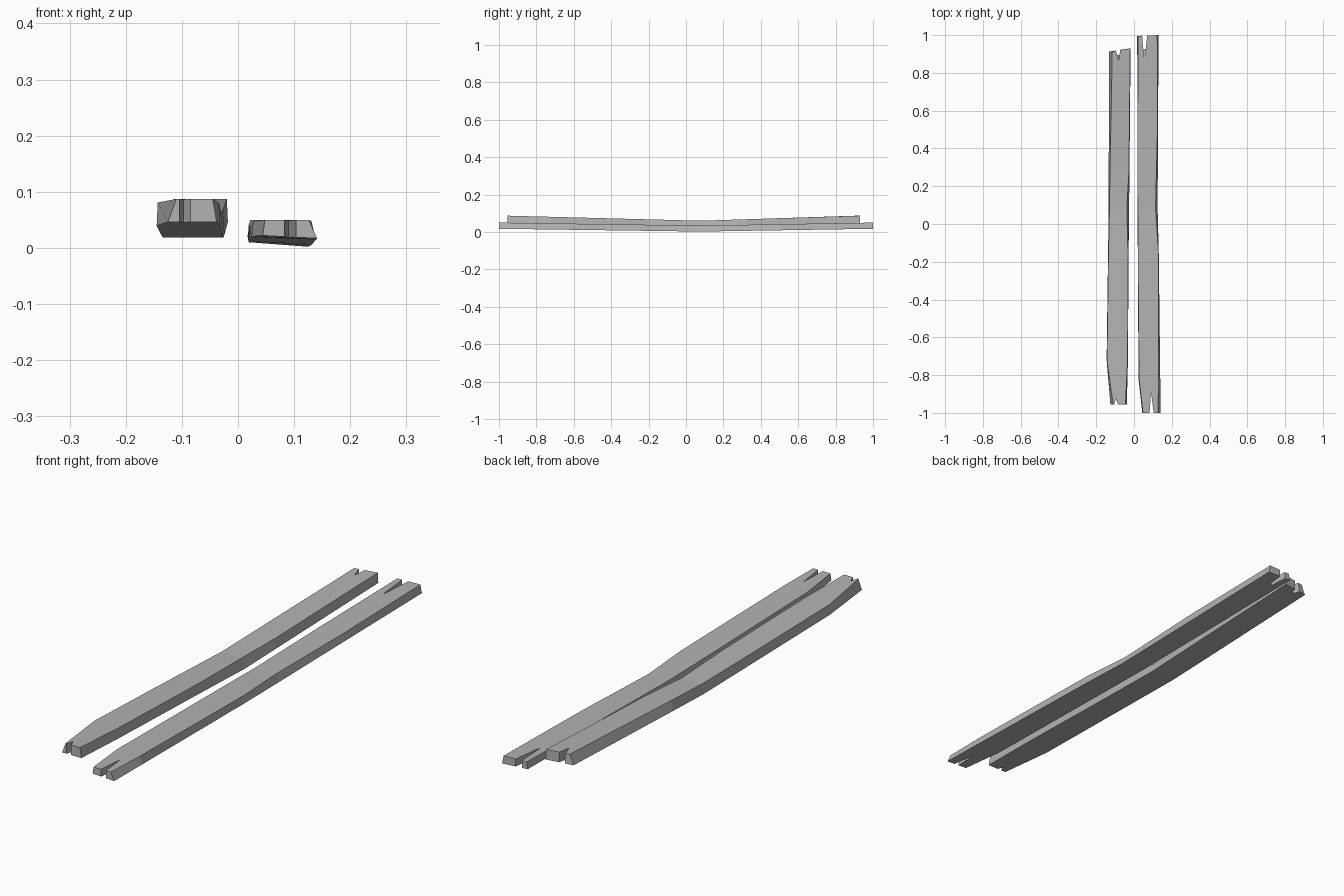
import bpy, bmesh

cube = bpy.data.objects.get("Cube")
if cube:
    bpy.data.objects.remove(cube, do_unlink=True)

grey = bpy.data.materials.new("weathered_grey")
grey.use_nodes = True
colour = (0.45, 0.45, 0.45, 1)
grey.diffuse_color = colour
bsdf = grey.node_tree.nodes["Principled BSDF"]
bsdf.inputs["Base Color"].default_value = colour
bsdf.inputs["Roughness"].default_value = 0.9

SAG_Y = 0.08  # lowest point along the planks


def make_object(name, bm):
    bmesh.ops.recalc_face_normals(bm, faces=bm.faces)
    mesh = bpy.data.meshes.new(name)
    bm.to_mesh(mesh)
    bm.free()
    mesh.materials.append(grey)
    obj = bpy.data.objects.new(name, mesh)
    bpy.context.collection.objects.link(obj)
    return obj


def plank(name, stations, mid, end):
    """Loft four-point sections; mid and end give heights of
    bottom left, top, bottom right."""
    bm = bmesh.new()
    rings = []
    y_min, y_max = stations[0][0], stations[-1][0]
    for y, bl, tl, tr, br, skew in stations:
        t = (y - SAG_Y) / ((y_max if y > SAG_Y else y_min) - SAG_Y)
        zl, zt, zr = (m + (e - m) * t for m, e in zip(mid, end))
        points = ((bl, y - skew, zl), (tl, y - skew, zt), (tr, y, zt), (br, y, zr))
        rings.append([bm.verts.new(p) for p in points])
    for a, b in zip(rings, rings[1:]):
        for i in range(4):
            j = (i + 1) % 4
            bm.faces.new((a[i], a[j], b[j], b[i]))
    bm.faces.new(rings[0])
    bm.faces.new(rings[-1])
    return make_object(name, bm)


def split(board, left, right, mouth_y, tip_x, tip_y, sloped):
    """Cut a wedge-shaped split into an end; sloped splits fade out at the top."""
    bm = bmesh.new()
    low, high = -0.02, 0.12
    if sloped:
        top = max(v.co.z for v in board.data.vertices) + 0.002
        tip = [(tip_x, tip_y, top)]
        high = top
    else:
        tip = [(tip_x, tip_y, low), (tip_x, tip_y, high)]
    mouth = [(x, mouth_y, z) for x in (left, right) for z in (low, high)]
    for p in mouth + tip:
        bm.verts.new(p)
    bmesh.ops.convex_hull(bm, input=bm.verts)
    cutter = make_object("split_cutter", bm)
    cutter.hide_render = True
    mod = board.modifiers.new("split", 'BOOLEAN')
    mod.operation = 'DIFFERENCE'
    mod.solver = 'EXACT'
    mod.object = cutter
    bpy.context.view_layer.objects.active = board
    bpy.ops.object.modifier_apply(modifier=mod.name)
    bpy.data.objects.remove(cutter, do_unlink=True)


# Thicker, raised plank: y, bottom left, top left, top right, bottom right, end skew
right_plank = plank("right_plank", [
    (-0.955, -0.125, -0.110, -0.045, -0.038, 0),
    (-0.72, -0.145, -0.143, -0.034, -0.032, 0),
    (-0.20, -0.138, -0.136, -0.031, -0.029, 0),
    (SAG_Y, -0.134, -0.130, -0.038, -0.026, 0),
    (0.28, -0.134, -0.127, -0.027, -0.024, 0),
    (0.93, -0.132, -0.115, -0.020, -0.018, 0.017),
], (0.018, 0.060, 0.018), (0.046, 0.087, 0.046))
split(right_plank, -0.107, -0.080, -0.965, -0.097, -0.925, False)
split(right_plank, -0.103, -0.071, 0.94, -0.080, 0.865, True)

# Thinner, lower plank
left_plank = plank("left_plank", [
    (-1.0, 0.044, 0.048, 0.126, 0.141, 0),
    (-0.82, 0.024, 0.027, 0.131, 0.139, 0),
    (-0.15, 0.020, 0.021, 0.129, 0.131, 0),
    (SAG_Y, 0.019, 0.020, 0.114, 0.125, 0),
    (0.50, 0.018, 0.019, 0.124, 0.127, 0),
    (1.0, 0.017, 0.022, 0.123, 0.130, 0.004),
], (0.010, 0.034, 0.002), (0.022, 0.050, 0.017))
split(left_plank, 0.082, 0.105, -1.01, 0.090, -0.885, False)
split(left_plank, 0.042, 0.071, 1.01, 0.055, 0.855, True)
